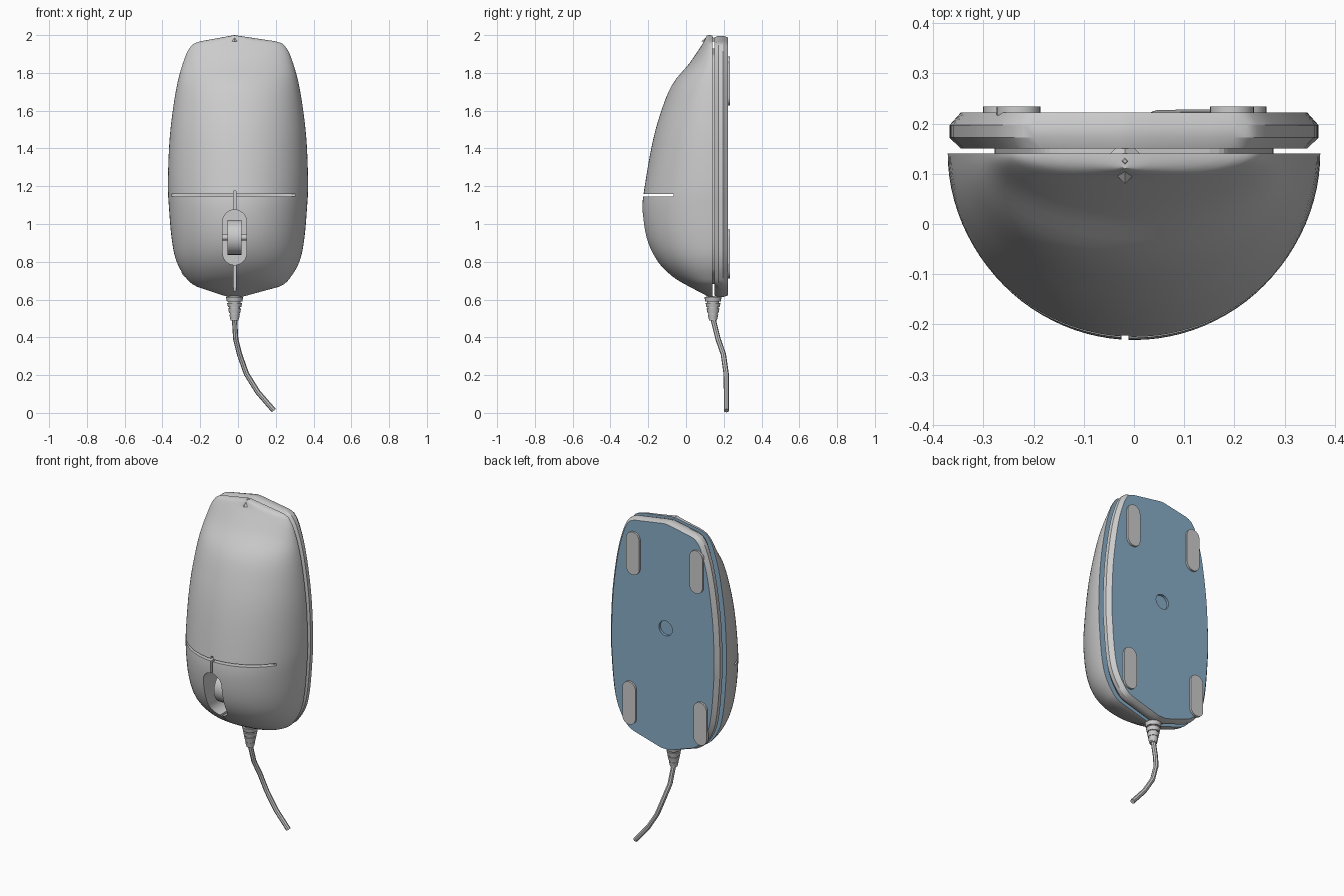
import bpy, bmesh, math
from mathutils import Vector

if "Cube" in bpy.data.objects:
    bpy.data.objects.remove(bpy.data.objects["Cube"])

CX = -0.018          # line of the cable, wheel and end tips
RIM = 0.14           # y of the shell's flat underside
blue = bpy.data.materials.new("underside_blue")
blue.diffuse_color = (0.25, 0.42, 0.57, 1)
blue.use_nodes = True
blue.node_tree.nodes["Principled BSDF"].inputs["Base Color"].default_value = blue.diffuse_color

# Stations along the body: z, half width, shell height, centre x
STATIONS = [(.612, .03, .015, CX), (.667, .215, .12, 0), (.725, .283, .215, 0),
            (.815, .33, .30, 0), (.93, .352, .352, 0), (1.08, .365, .371, 0),
            (1.21, .371, .357, 0), (1.42, .364, .32, 0), (1.58, .348, .277, 0),
            (1.735, .323, .215, 0), (1.847, .293, .125, 0), (1.93, .257, .068, 0),
            (1.967, .20, .045, 0), (1.998, .012, .03, CX)]


def smooth_rows(rows, steps):
    """Catmull-Rom through the stations; the end spans stay straight."""
    pts = [Vector(r) for r in rows]
    out = []
    for i in range(len(pts) - 1):
        p1, p2 = pts[i], pts[i + 1]
        for s in range(steps):
            t = s / steps
            if i in (0, len(pts) - 2):
                out.append(p1.lerp(p2, t))
                continue
            m1, m2 = (p2 - pts[i - 1]) / 2, (pts[i + 2] - p1) / 2
            out.append(p1 * (2*t**3 - 3*t*t + 1) + m1 * (t**3 - 2*t*t + t)
                       + p2 * (3*t*t - 2*t**3) + m2 * (t**3 - t*t))
    return out + [pts[-1]]


def finish(bm, name, mats=()):
    bmesh.ops.recalc_face_normals(bm, faces=bm.faces[:])
    me = bpy.data.meshes.new(name)
    bm.to_mesh(me)
    bm.free()
    for m in mats:
        me.materials.append(m)
    ob = bpy.data.objects.new(name, me)
    bpy.context.collection.objects.link(ob)
    return ob


def loft(rings, name, mats=(), closing=0, cap=0):
    """Skin closed rings; closing/cap are the material slots of seam and last cap."""
    bm = bmesh.new()
    vs = [[bm.verts.new(p) for p in r] for r in rings]
    n = len(rings[0])
    for a, b in zip(vs, vs[1:]):
        for i in range(n):
            j = (i + 1) % n
            f = bm.faces.new((a[i], a[j], b[j], b[i]))
            if j == 0:
                f.material_index = closing
    bm.faces.new(vs[0])
    bm.faces.new(vs[-1]).material_index = cap
    return finish(bm, name, mats)


def select(ob):
    bpy.ops.object.select_all(action='DESELECT')
    ob.select_set(True)
    bpy.context.view_layer.objects.active = ob


def smooth(ob, angle=35):
    select(ob)
    bpy.ops.object.shade_smooth_by_angle(angle=math.radians(angle))


def cut(ob, cutter):
    mod = ob.modifiers.new("cut", 'BOOLEAN')
    mod.operation, mod.solver, mod.object = 'DIFFERENCE', 'EXACT', cutter
    select(ob)
    bpy.ops.object.modifier_apply(modifier=mod.name)
    bpy.data.objects.remove(cutter)


def stadium(name, x, z, w, length, y0, y1):
    """Pill shape in the x-z plane, extruded from y0 to y1."""
    r, d = w / 2, length / 2 - w / 2
    out = []
    for k in range(2):
        for i in range(13):
            a = math.pi * (k + i / 12)
            out.append((x + r*math.cos(a), z + (d if k == 0 else -d) + r*math.sin(a)))
    return loft([[(px, y, pz) for px, pz in out] for y in (y0, y1)], name)


def cylinder(name, loc, r1, r2, depth, axis='Z', sides=24):
    rot = {'Z': (0, 0, 0), 'X': (0, math.pi/2, 0), 'Y': (math.pi/2, 0, 0)}[axis]
    bpy.ops.mesh.primitive_cone_add(vertices=sides, radius1=r1, radius2=r2,
                                    depth=depth, location=loc, rotation=rot)
    ob = bpy.context.object
    ob.name = name
    return ob


def box(name, loc, size, roll=0):
    bpy.ops.mesh.primitive_cube_add(size=1, location=loc, rotation=(0, 0, roll))
    ob = bpy.context.object
    ob.name, ob.scale = name, size
    return ob


# Domed upper shell with half-ellipse sections
rows = smooth_rows(STATIONS, 4)
N = 48
shell = loft([[(c + w*math.cos(math.pi*i/N), RIM - h*math.sin(math.pi*i/N), z)
               for i in range(N + 1)] for z, w, h, c in rows],
             "upper_shell", (None, blue), closing=1)

# Button seams and wheel opening
cut(shell, box("seam_across", (-.02, -.22, 1.153), (1.2, .40, .014), math.radians(-8.5)))
cut(shell, box("seam_between_buttons", (CX, -.15, .87), (.014, .42, .61)))
cut(shell, stadium("wheel_opening", CX, .929, .127, .292, -.4, .09))
smooth(shell)

# Base plate with bevelled rim
outline = [(c + w, z) for z, w, h, c in rows] + [(c - w, z) for z, w, h, c in reversed(rows)]
rings = [[(x*s, y, 1.305 + (z - 1.305)*(1 - (1 - s)*.2)) for x, z in outline]
         for y, s in ((.15, .93), (.172, .99), (.197, .99), (.222, .93))]
base = loft(rings, "base_plate", (blue, None))
for p in base.data.polygons:
    p.material_index = 0 if p.normal.y > .95 else 1
cut(base, cylinder("sensor_recess", (CX, .222, 1.355), .045, .045, .03, 'Y'))
smooth(base, 25)

# Thin core joining shell and base across the gap
loft([[(x*.75, y, 1.305 + (z - 1.305)*.9) for x, z in outline] for y in (.135, .155)],
     "inner_core")

# Small point at the rear end
cylinder("rear_tip", (CX, .125, 1.983), .045, .004, .034, sides=4)

# Glide feet
for label, z, xs in (("upper", 1.757, (-.23, .195)), ("lower", .842, (-.257, .22))):
    for side, x in zip(("left", "right"), xs):
        smooth(stadium(f"{label}_{side}_foot", x, z, .088, .26, .215, .234))

# Scroll wheel and axle
smooth(cylinder("scroll_wheel", (CX, -.06, .929), .093, .093, .074, 'X'))
smooth(cylinder("wheel_axle", (CX, -.06, .929), .016, .016, .14, 'X', 12))

# Ribbed strain relief
smooth(cylinder("relief_core", (CX, .143, .555), .021, .036, .13, sides=16))
for i in range(4):
    r = .046 - .006*i
    smooth(cylinder(f"relief_rib_{i + 1}", (CX, .143, .602 - .031*i),
                    r - .005, r, .023, sides=16))

# Cable
path = [(CX, .143, .53), (CX, .145, .49), (-.012, .17, .39), (.008, .198, .31),
        (.045, .213, .206), (.105, .214, .11), (.19, .214, .012)]
cu = bpy.data.curves.new("cable", 'CURVE')
cu.dimensions, cu.bevel_depth, cu.bevel_resolution = '3D', .014, 2
cu.use_fill_caps = True
sp = cu.splines.new('POLY')
sp.points.add(len(path) - 1)
for p, co in zip(sp.points, path):
    p.co = (*co, 1)
cable = bpy.data.objects.new("cable", cu)
bpy.context.collection.objects.link(cable)
select(cable)
bpy.ops.object.convert(target='MESH')
smooth(bpy.context.object)
